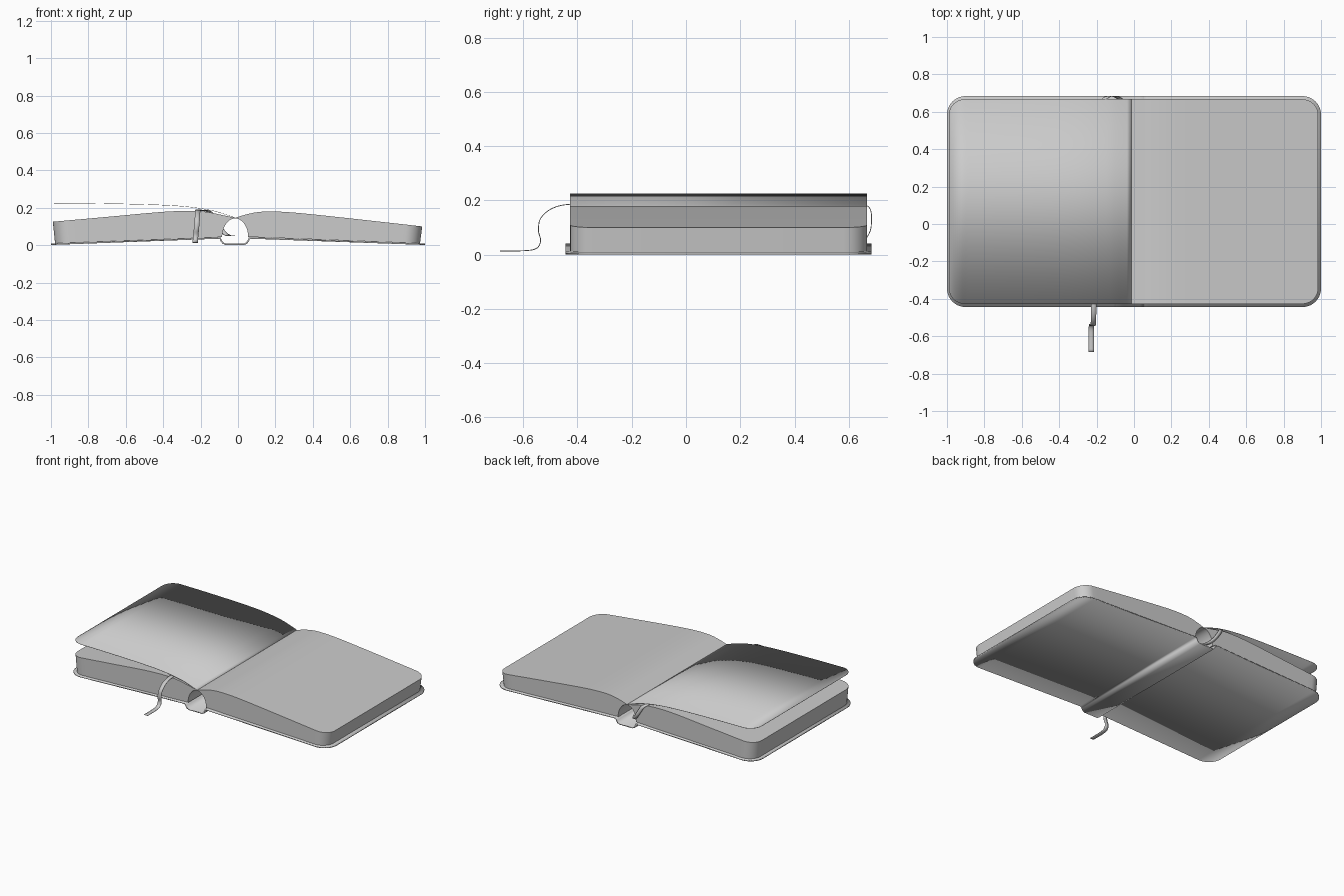
import bpy, math
from mathutils import Vector

if "Cube" in bpy.data.objects:
    bpy.data.objects.remove(bpy.data.objects["Cube"])

CY = 0.12  # middle of the book in y
GUTTER = -0.015


def curve_z(pts, x):
    """Smooth height through (x, z) points sorted by x."""
    n = len(pts)

    def slope(i):
        a, b = pts[max(i - 1, 0)], pts[min(i + 1, n - 1)]
        return (b[1] - a[1]) / (b[0] - a[0])
    x = min(max(x, pts[0][0]), pts[-1][0])
    i = next((k for k in range(n - 1) if x <= pts[k + 1][0]), n - 2)
    (x0, z0), (x1, z1) = pts[i], pts[i + 1]
    h = x1 - x0
    t = (x - x0) / h
    return ((2*t**3 - 3*t**2 + 1) * z0 + (t**3 - 2*t**2 + t) * h * slope(i)
            + (3*t**2 - 2*t**3) * z1 + (t**3 - t**2) * h * slope(i + 1))


def inset(x, edge, r):
    """How far the outline is pulled in by the rounded outer corner."""
    d = max(abs(edge) - abs(x), 0)
    return r - math.sqrt(max(r * r - (r - d) ** 2, 0)) if d < r else 0


def corner_xs(edge, r, n=10):
    s = math.copysign(1, edge)
    return [edge - s * r * (1 - math.cos(math.pi / 2 * i / n)) for i in range(n + 1)]


def make(name, verts, faces, thickness=0, angle=35):
    me = bpy.data.meshes.new(name)
    me.from_pydata(verts, [], faces)
    ob = bpy.data.objects.new(name, me)
    bpy.context.collection.objects.link(ob)
    bpy.ops.object.select_all(action='DESELECT')
    ob.select_set(True)
    bpy.context.view_layer.objects.active = ob
    bpy.ops.object.mode_set(mode='EDIT')
    bpy.ops.mesh.select_all(action='SELECT')
    bpy.ops.mesh.normals_make_consistent(inside=False)
    bpy.ops.object.mode_set(mode='OBJECT')
    if thickness:
        m = ob.modifiers.new("Thickness", 'SOLIDIFY')
        m.thickness = thickness
        m.offset = 0
        m.use_even_offset = True
    bpy.ops.object.shade_smooth_by_angle(angle=math.radians(angle))
    return ob


def sheet(name, rows, thickness):
    """Thin sheet through pairs of edge points."""
    verts = [p for row in rows for p in row]
    faces = [(2*i, 2*i + 1, 2*i + 3, 2*i + 2) for i in range(len(rows) - 1)]
    return make(name, verts, faces, thickness)


def page_block(name, edge, top, half=0.547, r=0.085):
    """Half of the pages, hollowed by the arch above the spine."""
    s = math.copysign(1, edge)
    xs = corner_xs(edge, r)
    start, end = xs[-1], GUTTER + s * 0.071
    xs += [start + (end - start) * i / 24 for i in range(1, 25)]
    xs += [GUTTER + s * 0.07 * math.cos(math.pi / 2 * i / 12) for i in range(13)]
    verts, faces = [], []
    for x in xs:
        h = half - inset(x, edge, r)
        d = abs(x - GUTTER) / 0.07
        if d <= 1:
            zb = 0.04 + 0.103 * math.sqrt(1 - d * d)
        else:
            zb = 0.044 - 0.034 * (abs(x) - 0.06) / 0.92
        xb = x * 0.988 if d > 1 else x
        zt = curve_z(top, x)
        verts += [(xb, CY - h, zb), (x, CY - h, zt), (x, CY + h, zt), (xb, CY + h, zb)]
    for i in range(len(xs) - 1):
        a, b = 4 * i, 4 * i + 4
        faces += [(a + k, a + (k + 1) % 4, b + (k + 1) % 4, b + k) for k in range(4)]
    n = len(verts)
    faces += [(0, 1, 2, 3), (n - 4, n - 3, n - 2, n - 1)]
    make(name, verts, faces)


# Page blocks
page_block("left_pages", -0.99, [(-0.99, 0.125), (-0.7, 0.151), (-0.4, 0.178), (-0.27, 0.183),
                                 (-0.17, 0.178), (-0.08, 0.16), (GUTTER, 0.146)])
page_block("right_pages", 0.985, [(GUTTER, 0.146), (0.04, 0.163), (0.1, 0.176), (0.18, 0.18),
                                  (0.3, 0.174), (0.6, 0.143), (0.985, 0.1)])

# Lifted loose page
lift = [(-0.99, 0.225), (-0.7, 0.222), (-0.4, 0.214), (-0.25, 0.203), (-0.13, 0.183),
        (-0.06, 0.162), (GUTTER, 0.146)]
xs = corner_xs(-0.99, 0.085)
xs += [xs[-1] + (GUTTER - xs[-1]) * i / 40 for i in range(1, 41)]
rows = []
for x in xs:
    h = 0.547 - inset(x, -0.99, 0.085)
    z = curve_z(lift, x)
    rows.append(((x, CY - h, z), (x, CY + h, z)))
sheet("loose_page", rows, 0.002)

# Cover with the sunken spine
spine = [(-0.11, 0.038), (-0.095, 0.036), (-0.09, 0.024), (-0.08, 0.011), (-0.065, 0.005),
         (0.032, 0.005), (0.047, 0.011), (0.055, 0.024), (0.06, 0.036), (0.075, 0.038)]
profile = [(x, 0.005 + 0.033 * (1 + x) / 0.89) for x in corner_xs(-1, 0.1)]
profile += spine
profile += [(x, 0.005 + 0.033 * (1 - x) / 0.925) for x in reversed(corner_xs(1, 0.1))]
rows = []
for x, z in profile:
    h = 0.564 - inset(x, 1, 0.1)
    rows.append(((x, CY - h, z), (x, CY + h, z)))
sheet("cover", rows, 0.008)

# Ribbon bookmark: out of the spine, over the left page, down at the front
path = [(-0.03, 0.60, 0.05), (-0.06, 0.655, 0.055), (-0.09, 0.678, 0.085), (-0.12, 0.684, 0.13),
        (-0.145, 0.678, 0.17), (-0.165, 0.655, 0.183), (-0.185, 0.45, 0.185),
        (-0.205, 0.0, 0.187), (-0.215, -0.42, 0.186), (-0.216, -0.49, 0.172),
        (-0.218, -0.535, 0.135), (-0.222, -0.544, 0.09), (-0.226, -0.536, 0.05),
        (-0.228, -0.55, 0.024), (-0.228, -0.59, 0.015), (-0.228, -0.685, 0.014)]
pts = [Vector(p) for p in path]
rows = []
for i in range(len(pts) - 1):
    a, b, c, d = pts[max(i - 1, 0)], pts[i], pts[i + 1], pts[min(i + 2, len(pts) - 1)]
    # tangents limited to the segment length keep the bends tidy
    L = (c - b).length
    m0, m1 = (c - a).normalized() * L, (d - b).normalized() * L
    for k in range(6 + (i == len(pts) - 2)):
        t = k / 6
        p = ((2*t**3 - 3*t**2 + 1) * b + (t**3 - 2*t**2 + t) * m0
             + (3*t**2 - 2*t**3) * c + (t**3 - t**2) * m1)
        w = Vector((0.014, 0, 0))
        rows.append((p - w, p + w))
sheet("ribbon_bookmark", rows, 0.003)
